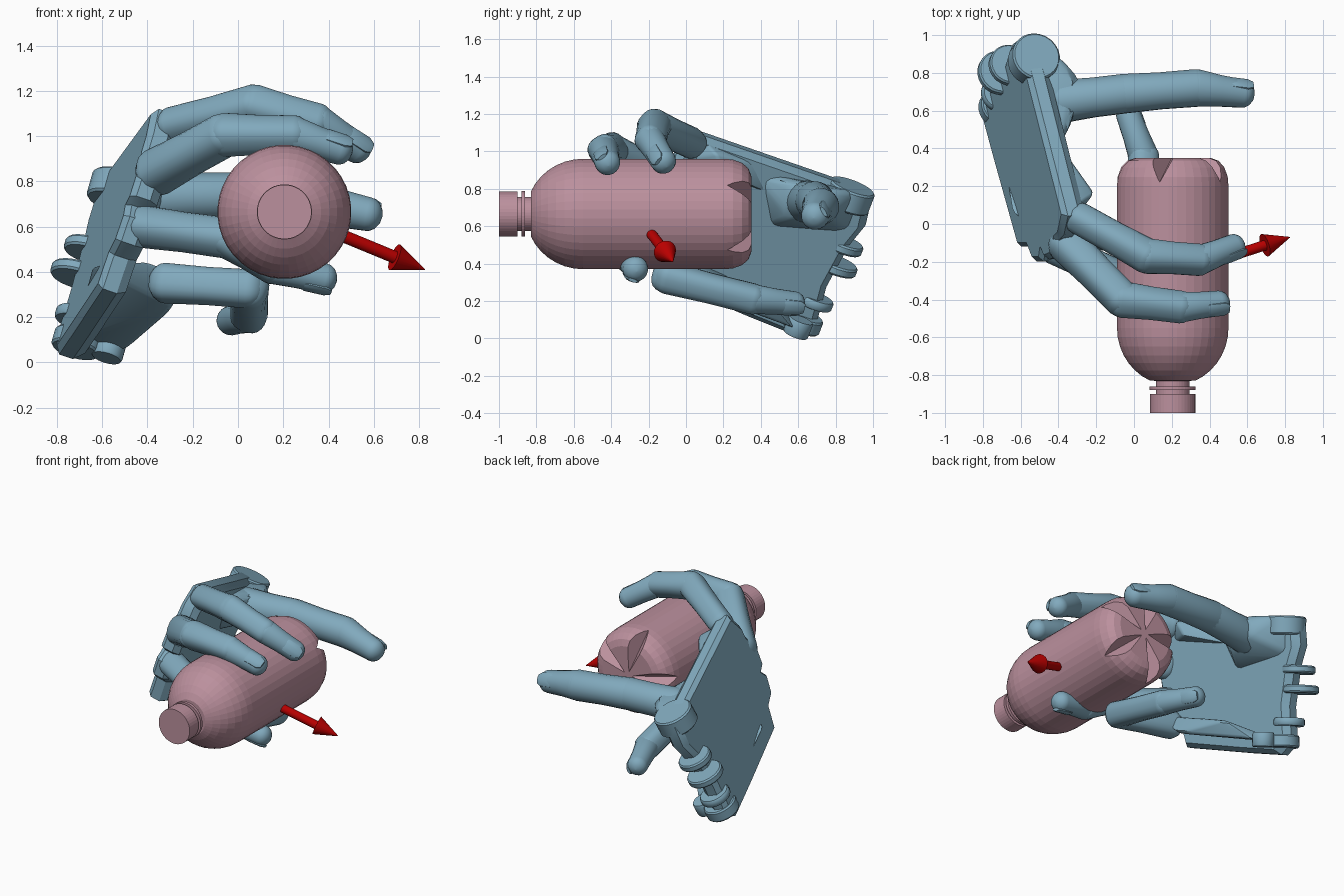
import bpy, bmesh, math
from mathutils import Vector as V

if "Cube" in bpy.data.objects:
    bpy.data.objects.remove(bpy.data.objects["Cube"])


def material(name, color):
    m = bpy.data.materials.new(name)
    m.diffuse_color = (*color, 1)
    m.use_nodes = True
    m.node_tree.nodes["Principled BSDF"].inputs["Base Color"].default_value = m.diffuse_color
    return m


BLUE = material("blue", (0.22, 0.40, 0.51))
PINK = material("pink", (0.50, 0.28, 0.34))
RED = material("red", (0.5, 0.0, 0.0))


def finish(bm, name, mat, smooth=None):
    bmesh.ops.recalc_face_normals(bm, faces=bm.faces)
    me = bpy.data.meshes.new(name)
    bm.to_mesh(me)
    bm.free()
    ob = bpy.data.objects.new(name, me)
    bpy.context.collection.objects.link(ob)
    if mat:
        me.materials.append(mat)
    if smooth:
        bpy.ops.object.select_all(action='DESELECT')
        ob.select_set(True)
        bpy.context.view_layer.objects.active = ob
        bpy.ops.object.shade_smooth_by_angle(angle=math.radians(smooth))
    return ob


def loft(bm, rings):
    vs = [[bm.verts.new(p) for p in r] for r in rings]
    n = len(vs[0])
    for a, b in zip(vs, vs[1:]):
        for i in range(n):
            bm.faces.new((a[i], a[(i + 1) % n], b[(i + 1) % n], b[i]))
    bm.faces.new(vs[0][::-1])
    bm.faces.new(vs[-1])


def frame(d, out):
    d = d.normalized()
    o = (out - d * out.dot(d)).normalized()
    return d, o, d.cross(o)


def revolve(bm, a, d, profile, out=V((0, 0, 1)), n=32, boxy=1.0, flat=1.0):
    # profile of (distance along d, radius) swept round the line from a
    d, o, s = frame(d, out)

    def se(x):
        return math.copysign(abs(x) ** boxy, x)
    angles = [2 * math.pi * (i + 0.5) / n for i in range(n)]
    loft(bm, [[a + d * t + o * (r * flat * se(math.cos(q))) + s * (r * se(math.sin(q))) for q in angles]
              for t, r in profile])


def hull(name, pts, mat, bevel=0.0):
    bm = bmesh.new()
    for p in pts:
        bm.verts.new(p)
    bmesh.ops.convex_hull(bm, input=bm.verts)
    bmesh.ops.delete(bm, geom=[v for v in bm.verts if not v.link_faces], context='VERTS')
    bmesh.ops.dissolve_limit(bm, angle_limit=0.05, verts=bm.verts, edges=bm.edges)
    if bevel:
        bmesh.ops.bevel(bm, geom=bm.edges[:], offset=bevel, segments=2, affect='EDGES', profile=0.5)
    return finish(bm, name, mat, 35 if bevel else None)


# bottle: turned body, neck ring and cap
bm = bmesh.new()
prof = [(0.35, 0.001), (0.35, 0.2), (0.335, 0.243), (0.3, 0.274), (0.25, 0.292), (0.2, 0.296), (-0.55, 0.296)]
for k in range(1, 8):
    a = math.radians(66 * k / 7)
    prof.append((-0.55 - 0.306 * math.sin(a), 0.296 * math.cos(a)))
prof += [(-0.83, 0.09), (-0.86, 0.09), (-0.86, 0.122), (-0.88, 0.122), (-0.88, 0.09),
         (-0.9, 0.09), (-0.9, 0.12), (-1.0, 0.12), (-1.0, 0.001)]
axis = V((0.205, 0, 0.665))
revolve(bm, axis, V((0, 1, 0)), prof, n=40)
bottle = finish(bm, "bottle", PINK)

# five wedge grooves in the bottle base
for k in range(5):
    q = 2 * math.pi * k / 5 + 0.55
    r, t = V((math.cos(q), 0, math.sin(q))), V((-math.sin(q), 0, math.cos(q)))
    up = V((0, 1, 0))
    c = axis + r * 0.03
    cut = hull("groove_cutter", [c + up * 0.345, c + up * 0.4,
               *(axis + r * 0.34 + t * s + up * 0.37 for s in (-0.1, 0.1)),
               axis + r * 0.34 + up * 0.2], None)
    cut.hide_render = True
    mod = bottle.modifiers.new("groove", 'BOOLEAN')
    mod.operation = 'DIFFERENCE'
    mod.object = cut
    bpy.context.view_layer.objects.active = bottle
    bpy.ops.object.modifier_apply(modifier=mod.name)
    bpy.data.objects.remove(cut)

# arrow
bm = bmesh.new()
a, b = V((0.42, -0.2, 0.577)), V((0.825, -0.07, 0.41))
L = (b - a).length
revolve(bm, a, b - a, [(0, 0.028), (L - 0.15, 0.028), (L - 0.15, 0.062), (L, 0.002)], n=20)
finish(bm, "arrow", RED, 40)


# fingers: three rounded segments and a nail
def finger(name, pts, radii, boxy=0.8):
    pts = [V(p) for p in pts]
    bm = bmesh.new()
    for i in range(3):
        a, b = pts[i], pts[i + 1]
        ra, rb = radii[i], radii[i + 1]
        d, L = b - a, (b - a).length
        j = min(i, 1)
        out = pts[j + 1] - (pts[j] + pts[j + 2]) / 2
        caps = [math.radians(q) for q in (88, 65, 40, 18)]
        p = [(-0.85 * ra * math.sin(q), ra * math.cos(q)) for q in caps]
        p += [(0.0, ra), (L * 0.5, (ra + rb) * 0.48), (L, rb)]
        p += [(L + 0.85 * rb * math.sin(q), rb * math.cos(q)) for q in caps[::-1]]
        revolve(bm, a, d, p, out, n=20, boxy=boxy if i < 2 else 1.0)
    d, o, s = frame(d, out)
    r = radii[3]
    revolve(bm, pts[3] - d * r * 0.5 + o * r * 0.82, d,
            [(-r * 0.8, r * 0.45), (-r * 0.6, r * 0.62), (r * 0.7, r * 0.62), (r * 1.1, r * 0.4)],
            o, n=12, flat=0.35)
    finish(bm, name, BLUE, 40)


finger("index_finger", [(-0.29, 0.03, 1.045), (0.07, -0.17, 1.135), (0.35, -0.19, 1.06), (0.53, -0.12, 0.945)],
       [0.08, 0.088, 0.08, 0.068])
finger("middle_finger", [(-0.36, -0.1, 0.84), (-0.06, -0.40, 1.005), (0.25, -0.44, 1.005), (0.45, -0.42, 0.94)],
       [0.1, 0.092, 0.082, 0.068])
finger("ring_finger", [(-0.42, -0.12, 0.6), (-0.05, -0.3, 0.55), (0.16, -0.3, 0.42), (0.38, -0.27, 0.37)],
       [0.088, 0.085, 0.075, 0.068])
finger("little_finger", [(-0.32, -0.02, 0.35), (0.05, -0.1, 0.325), (0.05, 0.36, 0.21), (-0.03, 0.58, 0.185)],
       [0.088, 0.085, 0.08, 0.066])
finger("thumb", [(-0.38, 0.65, 0.73), (-0.05, 0.69, 0.735), (0.33, 0.72, 0.705), (0.575, 0.69, 0.655)],
       [0.115, 0.105, 0.1, 0.075], 1.0)


# palm: tilted plate, its outline given in the side view
def on_back(y, z):
    return V((-0.6 - 0.136 * (y - 0.97) + 0.339 * (z - 0.8), y, z))


N = V((0.765, 0.104, -0.259)).normalized()      # towards the inside of the hand
outline = [(0.04, 1.125), (-0.06, 1.02), (-0.08, 0.95), (-0.17, 0.88), (-0.19, 0.74), (-0.14, 0.7), (-0.2, 0.65),
           (-0.2, 0.54), (-0.12, 0.48), (-0.12, 0.33), (0.33, 0.14), (0.58, 0.04),
           (0.68, 0.08), (0.74, 0.3), (0.86, 0.52), (0.95, 0.63), (0.98, 0.76), (0.92, 0.82)]
rim = [on_back(*p) for p in outline]
mid = sum(rim, V()) / len(rim)
bm = bmesh.new()
loft(bm, [[mid + (p - mid) * s + N * t for p in rim]
          for t, s in ((-0.01, 0.94), (0.015, 1.0), (0.08, 1.0), (0.12, 0.93))])
finish(bm, "palm", BLUE, 30)

# pads on the inside of the palm
hull("little_finger_pad", [(-0.7, 0.5, 0.16), (-0.65, 0.05, 0.43), (-0.4, -0.07, 0.45), (-0.28, -0.02, 0.4),
     (-0.28, 0.06, 0.24), (-0.5, 0.58, 0.05), (-0.37, 0.45, 0.2), (-0.74, 0.62, 0.09)], BLUE, 0.02)
hull("thumb_pad", [(-0.56, 0.92, 0.8), (-0.42, 0.92, 0.78), (-0.29, 0.77, 0.8), (-0.32, 0.55, 0.82),
     (-0.34, 0.56, 0.64), (-0.3, 0.76, 0.66), (-0.6, 0.88, 0.55), (-0.55, 0.4, 0.58), (-0.42, 0.35, 0.9)], BLUE, 0.03)
hull("index_pad", [(-0.38, 0.05, 1.11), (-0.21, 0.16, 0.99), (-0.24, 0.2, 0.88), (-0.45, 0.5, 0.9),
     (-0.4, -0.02, 0.95), (-0.46, 0.5, 0.75), (-0.33, 0.0, 0.95)], BLUE, 0.015)

# wrist hinge lugs: flat round plates side by side
W = V((0.2, 0.27, 0.7)).normalized()
lugs = [((-0.53, 0.87, 0.76), 0.13, 0.12), ((-0.66, 0.84, 0.5), 0.11, 0.05), ((-0.71, 0.8, 0.39), 0.12, 0.05),
        ((-0.71, 0.69, 0.2), 0.1, 0.05), ((-0.71, 0.62, 0.09), 0.11, 0.08), ((-0.57, 0.6, 0.06), 0.07, 0.09)]
for i, (c, r, h) in enumerate(lugs):
    bm = bmesh.new()
    revolve(bm, V(c), W, [(-h / 2, r * 0.93), (-h / 2 + 0.01, r), (h / 2 - 0.01, r), (h / 2, r * 0.93)],
            V((1, 0, 0)), n=24)
    finish(bm, f"wrist_lug_{i + 1}", BLUE, 35)
